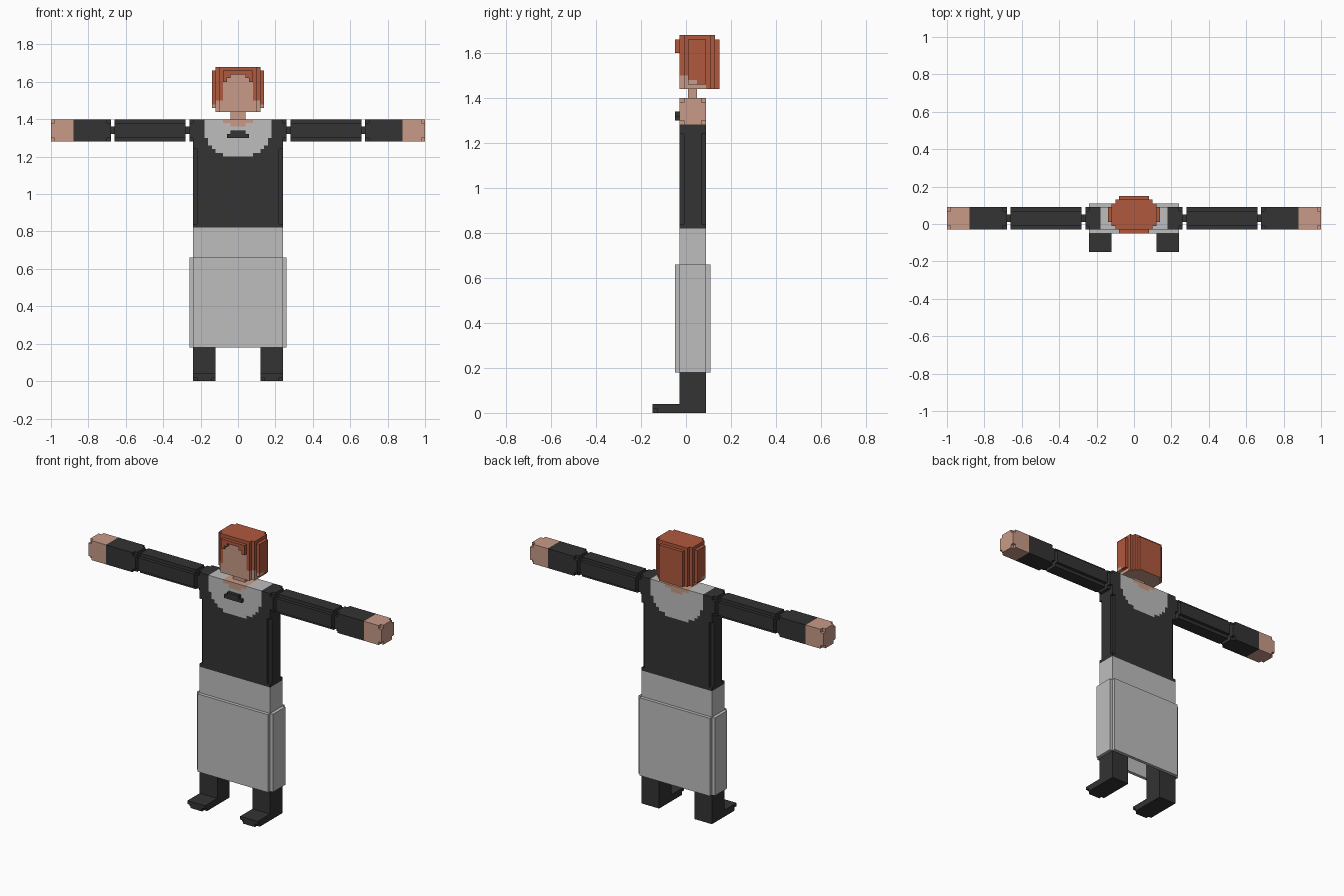
import bpy
import bmesh
import math
from mathutils import Vector

if "Cube" in bpy.data.objects:
    bpy.data.objects.remove(bpy.data.objects["Cube"])

V = 0.02  # edge length of one cube


def material(name, rgb):
    m = bpy.data.materials.new(name)
    m.diffuse_color = (*rgb, 1)
    m.use_nodes = True
    m.node_tree.nodes["Principled BSDF"].inputs["Base Color"].default_value = m.diffuse_color
    return m


MATS = [material("charcoal", (0.033, 0.033, 0.033)),
        material("light_grey", (0.515, 0.515, 0.515)),
        material("skin", (0.578, 0.328, 0.242)),
        material("red_hair", (0.434, 0.098, 0.048))]
DARK, GREY, SKIN, HAIR = range(4)
SIDES = [Vector(d) for d in ((1, 0, 0), (-1, 0, 0), (0, 1, 0),
                             (0, -1, 0), (0, 0, 1), (0, 0, -1))]


def voxels(name, lo, hi, paint, solid=lambda x, y, z: True):
    """Fill a box with cubes where solid() holds; keep and paint outer faces."""
    n = [round((b - a) / V) for a, b in zip(lo, hi)]
    lo = Vector(lo)
    cells = {}
    for i in range(n[0]):
        for j in range(n[1]):
            for k in range(n[2]):
                c = lo + Vector((i + .5, j + .5, k + .5)) * V
                if solid(*c):
                    cells[i, j, k] = c
    bm = bmesh.new()
    for key, c in cells.items():
        for d in SIDES:
            if tuple(int(a + b) for a, b in zip(key, d)) in cells:
                continue
            u = Vector((d.y, d.z, d.x))
            w = d.cross(u)
            h = V / 2
            f = bm.faces.new([bm.verts.new(c + (d + u * a + w * b) * h)
                              for a, b in ((-1, -1), (1, -1), (1, 1), (-1, 1))])
            f.material_index = paint(c, d) if callable(paint) else paint
    bmesh.ops.remove_doubles(bm, verts=bm.verts, dist=V / 10)
    me = bpy.data.meshes.new(name)
    bm.to_mesh(me)
    bm.free()
    for m in MATS:
        me.materials.append(m)
    ob = bpy.data.objects.new(name, me)
    bpy.context.collection.objects.link(ob)
    return ob


# Torso with stepped corner edges, round collar and open neckline
def torso_solid(x, y, z):
    return not (0.84 < z < 1.24 and abs(x) > 0.22 and abs(y - 0.03) > 0.04)


def torso_paint(c, d):
    ax = abs(c.x)
    if (c.z > 1.38 and ax < 0.08) or (c.z > 1.36 and ax < 0.04):
        return SKIN
    if c.z > 1.2 and ax < 0.18 and math.hypot(c.x, min(c.z - 1.38, 0)) < 0.187:
        return GREY
    return DARK


voxels("torso", (-.24, -.03, .82), (.24, .09, 1.40), torso_paint, torso_solid)
voxels("bow", (-.06, -.05, 1.30), (.06, -.03, 1.34), DARK,
       lambda x, y, z: abs(x) < 0.04 and (z > 1.32 or abs(x) < 0.04)
       or z < 1.32)
voxels("hips", (-.24, -.03, .66), (.24, .09, .82), GREY)

# Skirt: four hanging panels around the legs
for name, y in (("skirt_front", -.05), ("skirt_back", .09)):
    voxels(name, (-.24, y, .18), (.24, y + V, .66), GREY)
for name, x in (("skirt_left", -.26), ("skirt_right", .24)):
    voxels(name, (x, -.03, .18), (x + V, .09, .66), GREY)


# Arms: shoulder, thin joints, stepped upper arm, forearm and hand
def arm_solid(x, y, z):
    ax, dy, dz = abs(x), abs(y - 0.03), abs(z - 1.34)
    if 0.26 < ax < 0.28 or 0.66 < ax < 0.68:
        return dy < 0.02 and dz < 0.02
    if ax < 0.70 or ax > 0.98:
        return not (dy > 0.04 and dz > 0.04)
    return True


def arm_paint(c, d):
    return SKIN if abs(c.x) > 0.88 else DARK


# Legs with forward feet, stepped at the toe
def leg_solid(x, y, z):
    if y < -0.03 and z > 0.04:
        return False
    return not (y < -0.13 and z < 0.02 and abs(abs(x) - 0.18) > 0.04)


for side, s in (("left", -1), ("right", 1)):
    a, b = sorted((s * .24, s * 1.0))
    voxels("arm_" + side, (a, -.03, 1.28), (b, .09, 1.40), arm_paint, arm_solid)
    a, b = sorted((s * .12, s * .24))
    voxels("leg_" + side, (a, -.15, 0), (b, .09, .66), DARK, leg_solid)

# Neck
voxels("neck", (-.04, .01, 1.40), (.04, .05, 1.44), SKIN)

# Head: rounded plan, fringe in front, face opening below it
HALF_WIDTHS = (4, 5, 6, 7, 7, 7, 7, 6, 5, 4)


def in_face(x, z):
    ax = abs(x)
    return ax < 0.08 and z < 1.60 or ax < 0.06 and z < 1.62 or ax < 0.04 and z < 1.64


def head_solid(x, y, z):
    w = HALF_WIDTHS[int((y + 0.05) / V)] * V
    if z < 1.46 or z > 1.66:
        w = min(w, 0.12)
    if y < -0.03:
        return abs(x) < w and 1.60 < z < 1.66 and not in_face(x, z)
    if y > 0.13 and z > 1.66:
        return False
    return abs(x) < w


def head_paint(c, d):
    if d.z < 0 and c.z < 1.46:
        return SKIN
    if -0.03 < c.y < -0.01 and in_face(c.x, c.z):
        return SKIN
    for back, top in ((0.01, 1.50), (0.05, 1.48), (0.09, 1.46)):
        if c.y < back and c.z < top:
            return SKIN
    return HAIR


voxels("head", (-.14, -.05, 1.44), (.14, .15, 1.68), head_paint, head_solid)
